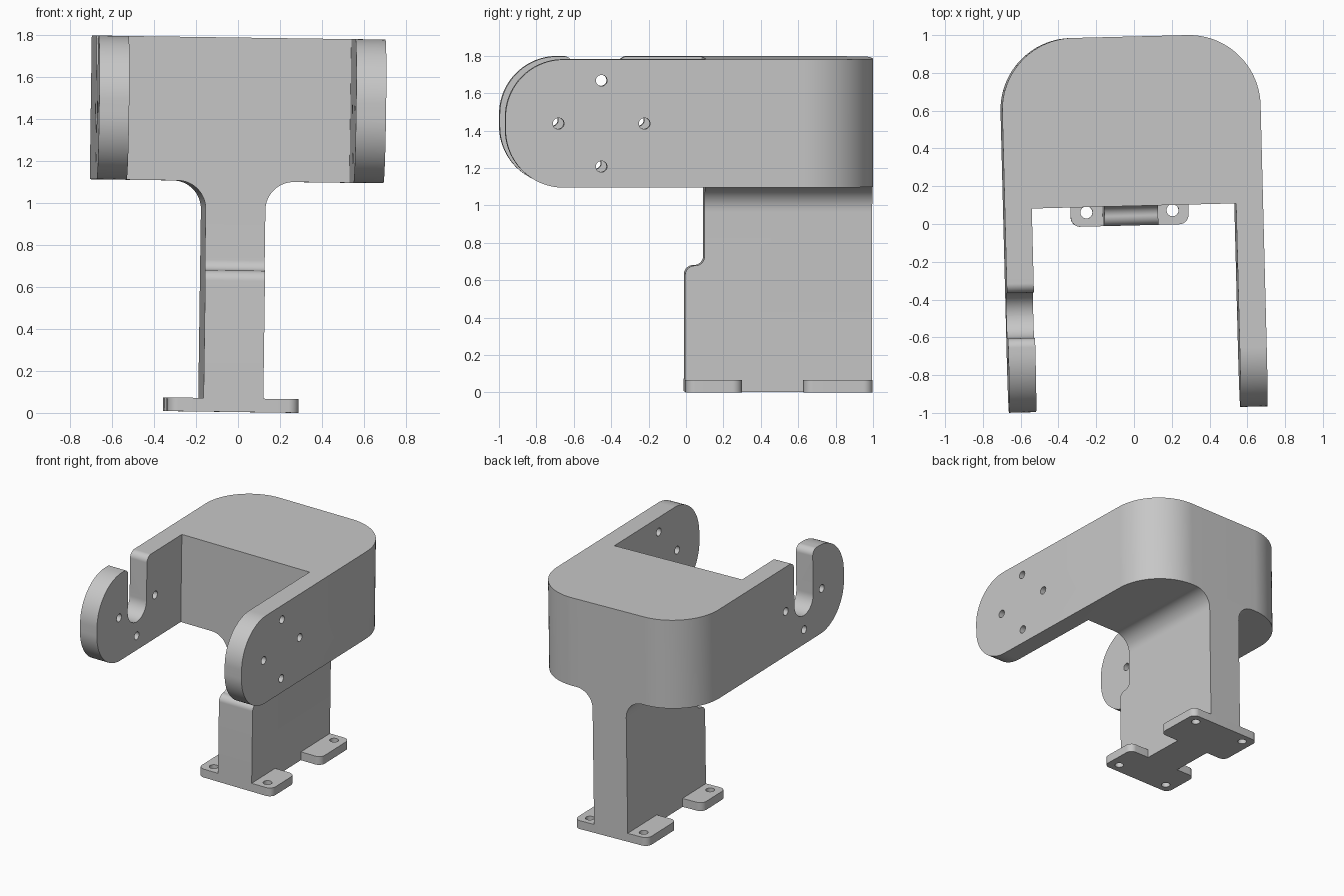
import bpy, bmesh, math
from mathutils import Vector, Matrix, Euler

cube = bpy.data.objects.get("Cube")
if cube:
    bpy.data.objects.remove(cube, do_unlink=True)

gray = bpy.data.materials.new("plain gray")
gray.use_nodes = True
color = (0.57, 0.57, 0.57, 1)
gray.diffuse_color = color
gray.node_tree.nodes["Principled BSDF"].inputs["Base Color"].default_value = color

# The whole part leans slightly
tilt = Euler([math.radians(a) for a in (0, 0.8, 1.45)]).to_matrix().to_4x4()
pose = Matrix.Translation((-0.023, 0.007, 0.0045)) @ tilt


def rounded(corners, steps=16):
    """Turn (u, v, radius) corners into an outline with tangent arcs."""
    out = []
    for i, (u, v, r) in enumerate(corners):
        p = Vector((u, v))
        if r == 0:
            out.append(p)
            continue
        a = (Vector(corners[i - 1][:2]) - p).normalized()
        b = (Vector(corners[(i + 1) % len(corners)][:2]) - p).normalized()
        half = a.angle(b) / 2
        center = p + (a + b).normalized() * (r / math.sin(half))
        start = p + a * (r / math.tan(half)) - center
        sweep = start.angle_signed(p + b * (r / math.tan(half)) - center)
        for k in range(steps + 1):
            t = -sweep * k / steps
            out.append(center + Matrix.Rotation(t, 2) @ start)
    return out


def circle(u, v, r, n=24):
    return [Vector((u + r * math.cos(2 * math.pi * k / n),
                    v + r * math.sin(2 * math.pi * k / n))) for k in range(n)]


def prism(name, outline, axis, lo, hi):
    """Extrude an outline along an axis from lo to hi."""
    place = {"x": lambda p, d: (d, p.x, p.y),
             "y": lambda p, d: (p.x, d, p.y),
             "z": lambda p, d: (p.x, p.y, d)}[axis]
    bm = bmesh.new()
    rings = [[bm.verts.new(place(p, d)) for p in outline] for d in (lo, hi)]
    for ring in rings:
        bm.faces.new(ring)
    n = len(outline)
    for i in range(n):
        j = (i + 1) % n
        bm.faces.new((rings[0][i], rings[0][j], rings[1][j], rings[1][i]))
    bmesh.ops.recalc_face_normals(bm, faces=bm.faces)
    if bm.calc_volume(signed=True) < 0:
        bmesh.ops.reverse_faces(bm, faces=bm.faces)
    mesh = bpy.data.meshes.new(name)
    bm.to_mesh(mesh)
    bm.free()
    mesh.materials.append(gray)
    obj = bpy.data.objects.new(name, mesh)
    bpy.context.collection.objects.link(obj)
    return obj


def combine(obj, cutter, operation="DIFFERENCE"):
    """Apply a boolean, then drop the cutter."""
    mod = obj.modifiers.new("cut", "BOOLEAN")
    mod.operation, mod.object, mod.solver = operation, cutter, "EXACT"
    bpy.context.view_layer.update()
    graph = bpy.context.evaluated_depsgraph_get()
    mesh = bpy.data.meshes.new_from_object(obj.evaluated_get(graph))
    obj.modifiers.clear()
    obj.data = mesh
    bpy.data.objects.remove(cutter, do_unlink=True)


def finish(obj):
    bpy.ops.object.select_all(action="DESELECT")
    obj.select_set(True)
    bpy.context.view_layer.objects.active = obj
    bpy.ops.object.shade_smooth_by_angle(angle=math.radians(30))
    obj.matrix_world = pose


# Main levels and extents
W, INNER, BACK, TIP, WALL = 0.684, 0.541, 0.985, -0.99, 0.088
LOW, TOP, PLATE = 1.10, 1.785, 0.065
STEM, FOOT, FRONT = 0.1425, 0.312, -0.015

# Yoke: U-shaped block with two arms, rounded at the arm tips
yoke = prism("yoke", rounded([
    (-W, TIP, 0), (-INNER, TIP, 0), (-INNER, WALL, 0), (INNER, WALL, 0),
    (INNER, TIP, 0), (W, TIP, 0), (W, BACK, 0.38), (-W, BACK, 0.38)], 32), "z", LOW, TOP)
side = rounded([(TIP, LOW, 0.31), (1.2, LOW, 0), (1.2, TOP, 0), (TIP, TOP, 0.31)], 32)
combine(yoke, prism("side_cutter", side, "x", -1, 1), "INTERSECT")

# Ring of screw holes through the arms; the top one is on the left arm only
cy, cz, ring = -0.477, (LOW + TOP) / 2, 0.23
for du, dv, lo in ((ring, 0, -1), (-ring, 0, -1), (0, -ring, -1), (0, ring, 0)):
    combine(yoke, prism("hole_cutter", circle(cy + du, cz + dv, 0.03), "x", lo, 1))

# Open slot with rounded lips in the right arm
s, lip = 0.12, 0.05
slot = rounded([(cy - s, cz - s, s * 0.999), (cy + s, cz - s, s * 0.999),
                (cy + s, TOP, lip), (cy + s + 0.1, TOP, 0),
                (cy + s + 0.1, TOP + 0.1, 0), (cy - s - 0.1, TOP + 0.1, 0),
                (cy - s - 0.1, TOP, 0), (cy - s, TOP, lip)])
combine(yoke, prism("slot_cutter", slot, "x", -1, 0))
finish(yoke)

# Pillar: stepped front, flaring at the top into the yoke
flare, seam = 0.135, 0.002
edge = STEM + flare + seam
pillar = prism("pillar", rounded([
    (-STEM, PLATE, 0), (STEM, PLATE, 0), (STEM, LOW, flare), (edge, LOW, 0),
    (edge, LOW + seam, 0), (-edge, LOW + seam, 0), (-edge, LOW, 0),
    (-STEM, LOW, flare)]), "y", -0.2, 1.2)
step = rounded([(FRONT, 0, 0), (BACK, 0, 0), (BACK, 1.3, 0), (WALL, 1.3, 0),
                (WALL, 0.675, 0.05), (FRONT, 0.675, 0.05)])
combine(pillar, prism("step_cutter", step, "x", -1, 1), "INTERSECT")
finish(pillar)

# Base plate: four rounded tabs around a middle web
r, n0, n1 = 0.05, 0.285, 0.615
half = [(FOOT, FRONT, r), (FOOT, n0, r), (STEM, n0, 0),
        (STEM, n1, 0), (FOOT, n1, r), (FOOT, BACK, r)]
plate = prism("base_plate", rounded(half + [(-x, y, q) for x, y, q in reversed(half)]),
              "z", 0, PLATE)
for x in (-0.228, 0.228):
    for y in (FRONT + 0.075, BACK - 0.075):
        combine(plate, prism("hole_cutter", circle(x, y, 0.032), "z", -1, 1))
finish(plate)
